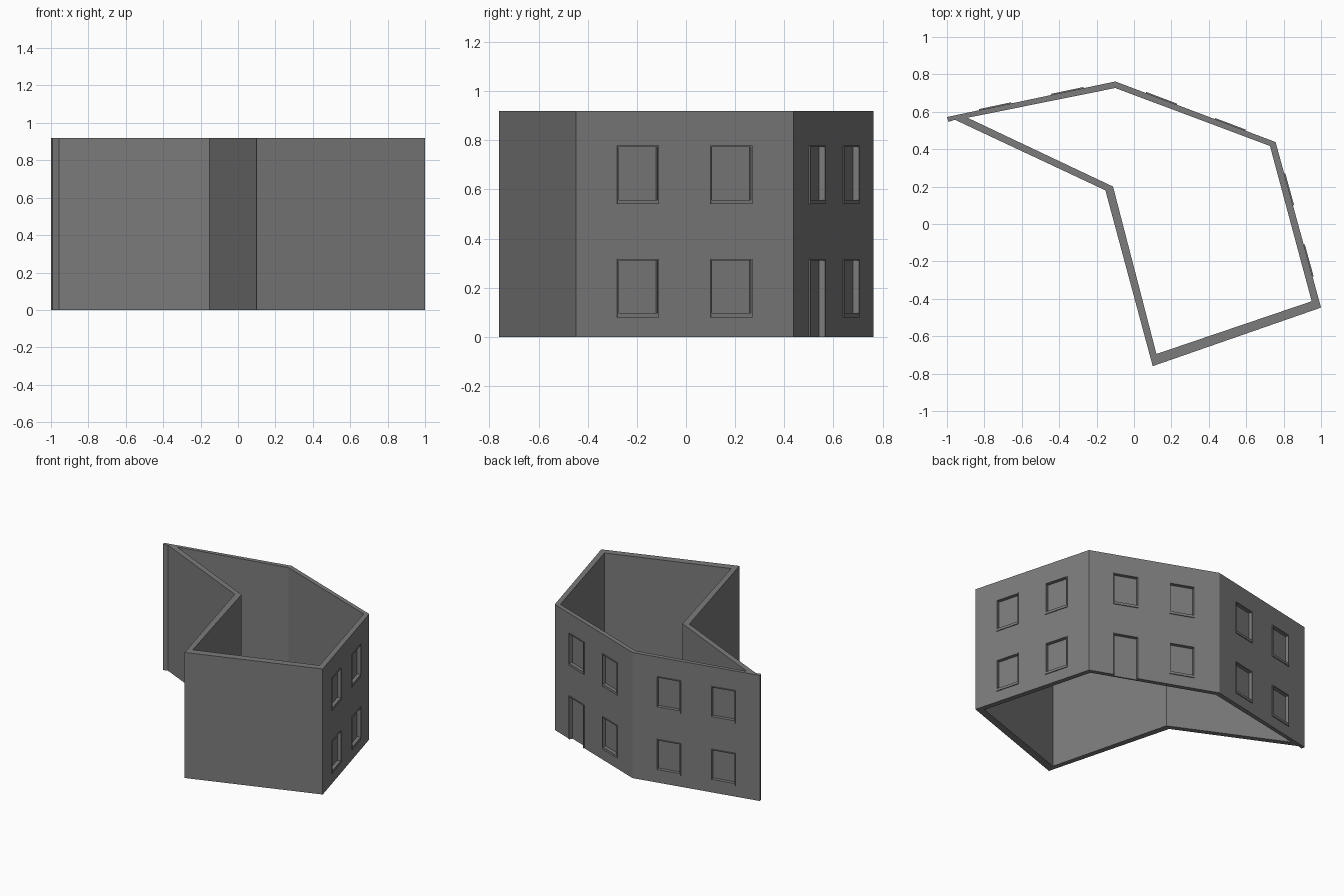
import bpy
import bmesh
from mathutils import Matrix, Vector

if "Cube" in bpy.data.objects:
    bpy.data.objects.remove(bpy.data.objects["Cube"], do_unlink=True)

HEIGHT = 0.92
grey = bpy.data.materials.new("plain grey")
grey.use_nodes = True
colour = (0.2, 0.2, 0.2, 1)
grey.diffuse_color = colour
grey.node_tree.nodes["Principled BSDF"].inputs["Base Color"].default_value = colour


def make_object(name, bm):
    bmesh.ops.recalc_face_normals(bm, faces=bm.faces)
    mesh = bpy.data.meshes.new(name)
    bm.to_mesh(mesh)
    bm.free()
    mesh.materials.append(grey)
    obj = bpy.data.objects.new(name, mesh)
    bpy.context.collection.objects.link(obj)
    return obj


def add_box(bm, frame, u0, u1, d0, d1, z0, z1):
    # u runs along the wall, d points outwards
    centre = Matrix.Translation(((u0 + u1) / 2, (d0 + d1) / 2, (z0 + z1) / 2))
    size = Matrix.Diagonal((u1 - u0, d1 - d0, z1 - z0, 1))
    bmesh.ops.create_cube(bm, size=1, matrix=frame @ centre @ size)


# Hollow wall shell, open above and below
tip = (-1.0, 0.572)
ridge = (-0.10, 0.762)
shoulder = (0.757, 0.438)
corner = (1.0, -0.447)
outer = [tip, ridge, shoulder, corner, (0.10, -0.76), (-0.153, 0.18),
         (-0.957, 0.557), (-0.992, 0.546)]
inner = [(-0.89, 0.568), (-0.10, 0.727), (0.727, 0.417), (0.95, -0.413),
         (0.12, -0.695), (-0.112, 0.2)]

bm = bmesh.new()
rings = []
for outline in (outer, inner):
    low = [bm.verts.new((x, y, 0)) for x, y in outline]
    high = [bm.verts.new((x, y, HEIGHT)) for x, y in outline]
    for i in range(len(outline)):
        j = (i + 1) % len(outline)
        bm.faces.new((low[i], low[j], high[j], high[i]))
    rings.append((low, high))
for level in (0, 1):
    out, inn = rings[0][level], rings[1][level]
    for i in range(5):
        bm.faces.new((out[i], out[i + 1], inn[i + 1], inn[i]))
    bm.faces.new((out[5], out[6], inn[0], inn[5]))
    bm.faces.new((out[6], out[7], out[0], inn[0]))
walls = make_object("walls", bm)

# Window and door recesses, with thin raised surrounds
HALF, RIM, DEPTH, PROUD = 0.082, 0.006, 0.02, 0.006
cut, trim = bmesh.new(), bmesh.new()
for start, end in ((tip, ridge), (ridge, shoulder), (shoulder, corner)):
    a, b = Vector((*start, 0)), Vector((*end, 0))
    along = (b - a).normalized()
    outward = Vector((-along.y, along.x, 0))
    frame = Matrix((along, outward, (0, 0, 1))).transposed().to_4x4()
    frame.translation = a
    for part in (0.287, 0.716):
        u = part * (b - a).length
        for bottom, top in ((0.098, 0.312), (0.558, 0.772)):
            door = start == ridge and part > 0.5 and bottom < 0.5
            sill = bottom - 0.018
            if door:
                bottom, sill = -0.05, 0
            add_box(cut, frame, u - HALF, u + HALF, -DEPTH, 0.05, bottom, top)
            for side in (-1, 1):
                edges = sorted((u + side * HALF, u + side * (HALF + RIM)))
                add_box(trim, frame, *edges, -0.003, PROUD, sill, top + RIM)
            add_box(trim, frame, u - HALF, u + HALF, -0.003, PROUD, top, top + RIM)
            if not door:
                add_box(trim, frame, u - HALF, u + HALF, -0.003, PROUD, sill, bottom)
make_object("window_and_door_surrounds", trim)

cutter = make_object("recess_cutter", cut)
cutter.hide_render = True
boolean = walls.modifiers.new("recesses", "BOOLEAN")
boolean.operation = "DIFFERENCE"
boolean.solver = "EXACT"
boolean.object = cutter
bpy.context.view_layer.objects.active = walls
bpy.ops.object.modifier_apply(modifier=boolean.name)
bpy.data.objects.remove(cutter, do_unlink=True)
